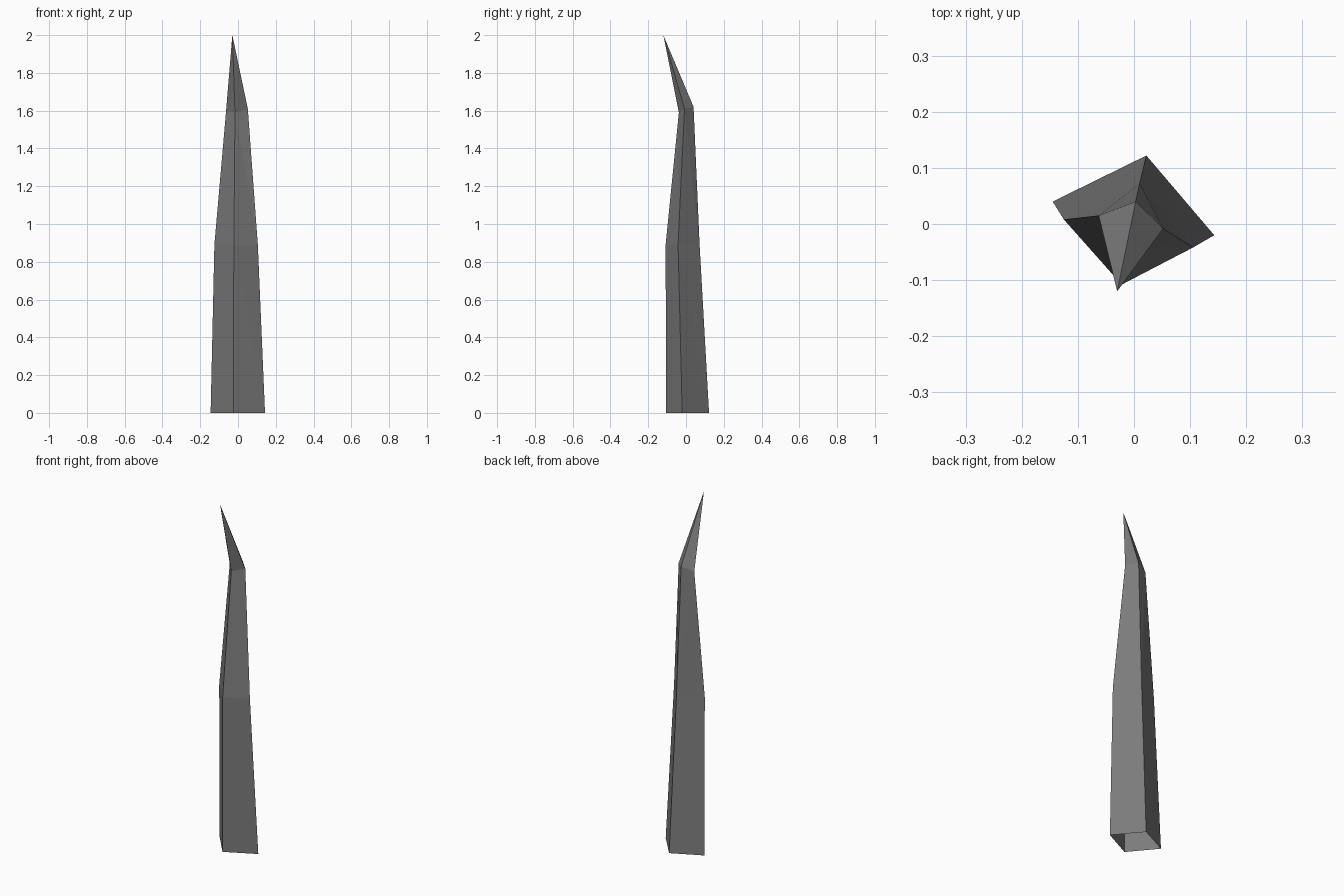
import bpy
import bmesh

cube = bpy.data.objects.get("Cube")
if cube:
    bpy.data.objects.remove(cube, do_unlink=True)

grey = bpy.data.materials.new("stone_grey")
grey.use_nodes = True
colour = (0.2, 0.2, 0.2, 1)
grey.diffuse_color = colour
grey.node_tree.nodes["Principled BSDF"].inputs["Base Color"].default_value = colour

# Cross-sections from base to shoulder: left, back, right, front corners
sections = [
    [(-0.145, 0.04, 0), (0.022, 0.122, 0), (0.143, -0.02, 0), (-0.025, -0.105, 0)],
    [(-0.125, 0.008, 0.89), (0.01, 0.072, 0.89), (0.105, -0.042, 0.89), (-0.022, -0.108, 0.89)],
    [(-0.063, 0.015, 1.6), (0.003, 0.04, 1.62), (0.052, -0.008, 1.61), (-0.016, -0.038, 1.59)],
]
tip_point = (-0.03, -0.12, 2)

bm = bmesh.new()
rings = [[bm.verts.new(p) for p in section] for section in sections]
tip = bm.verts.new(tip_point)


def band(lower, upper, rising):
    """Join two rings with triangles; rising says which way each diagonal runs."""
    for i in range(4):
        j = (i + 1) % 4
        a, b, c, d = lower[i], lower[j], upper[j], upper[i]
        tris = [(a, b, c), (a, c, d)] if rising[i] else [(a, b, d), (b, c, d)]
        for tri in tris:
            bm.faces.new(tri)


# Shaft with an open base, then the bent point
band(rings[0], rings[1], (False, True, True, False))
band(rings[1], rings[2], (False, True, True, False))
for i in range(4):
    bm.faces.new((rings[2][i], rings[2][(i + 1) % 4], tip))

# Face outward: the rings run clockwise seen from above
bmesh.ops.reverse_faces(bm, faces=bm.faces[:])

mesh = bpy.data.meshes.new("bent_spike")
bm.to_mesh(mesh)
bm.free()
mesh.materials.append(grey)
spike = bpy.data.objects.new("bent_spike", mesh)
bpy.context.collection.objects.link(spike)
